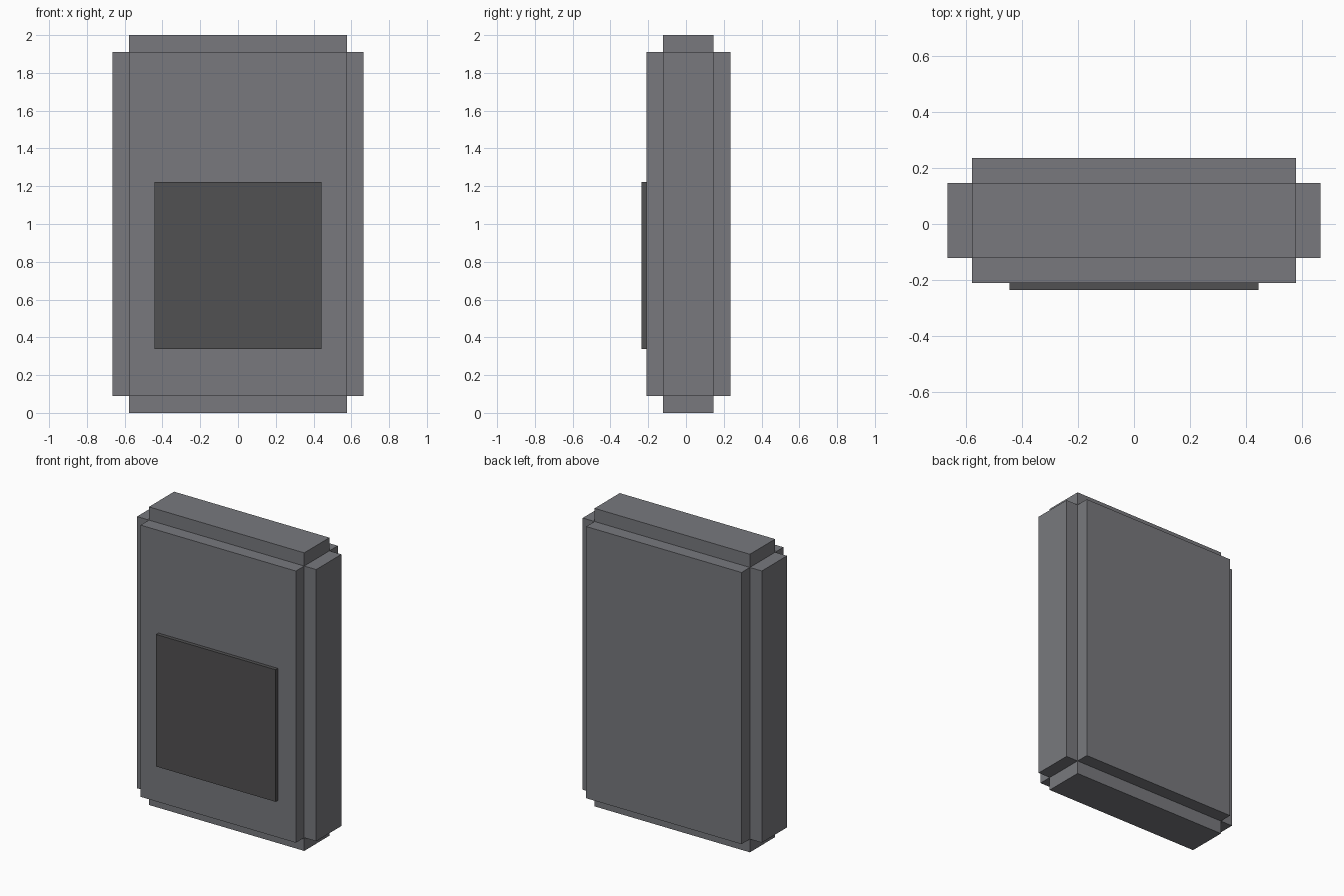
import bpy
import bmesh
from mathutils import Matrix, Vector

default_cube = bpy.data.objects.get("Cube")
if default_cube:
    bpy.data.objects.remove(default_cube, do_unlink=True)


def make_material(name, rgb):
    mat = bpy.data.materials.new(name)
    mat.use_nodes = True
    colour = (*rgb, 1.0)
    mat.diffuse_color = colour
    mat.node_tree.nodes["Principled BSDF"].inputs["Base Color"].default_value = colour
    return mat


def make_box(name, size, centre, mat, step=0.0):
    """Flat box; with a step, every face is pushed out as its own raised slab."""
    bm = bmesh.new()
    bmesh.ops.create_cube(bm, size=1.0,
                          matrix=Matrix.Translation(centre) @ Matrix.Diagonal((*size, 1.0)))
    if step:
        for face in list(bm.faces):
            normal = face.normal.copy()
            cap = bmesh.ops.extrude_discrete_faces(bm, faces=[face])["faces"][0]
            bmesh.ops.translate(bm, verts=cap.verts[:], vec=normal * step)
        bmesh.ops.remove_doubles(bm, verts=bm.verts[:], dist=0.0001)
        bmesh.ops.recalc_face_normals(bm, faces=bm.faces[:])
    mesh = bpy.data.meshes.new(name)
    bm.to_mesh(mesh)
    bm.free()
    mesh.materials.append(mat)
    obj = bpy.data.objects.new(name, mesh)
    bpy.context.collection.objects.link(obj)
    return obj


body_grey = make_material("body_grey", (0.188, 0.191, 0.207))
panel_grey = make_material("dark_panel_grey", (0.083, 0.082, 0.084))

# Body: a core block with a raised slab on all six sides
step = 0.0885
make_box("stepped_body", (1.153, 0.267, 2 - 2 * step),
         Vector((0, 0.0125, 1)), body_grey, step)

# Square panel on the lower front
make_box("front_panel", (0.886, 0.025, 0.886),
         Vector((0, -0.222, 0.78)), panel_grey)
